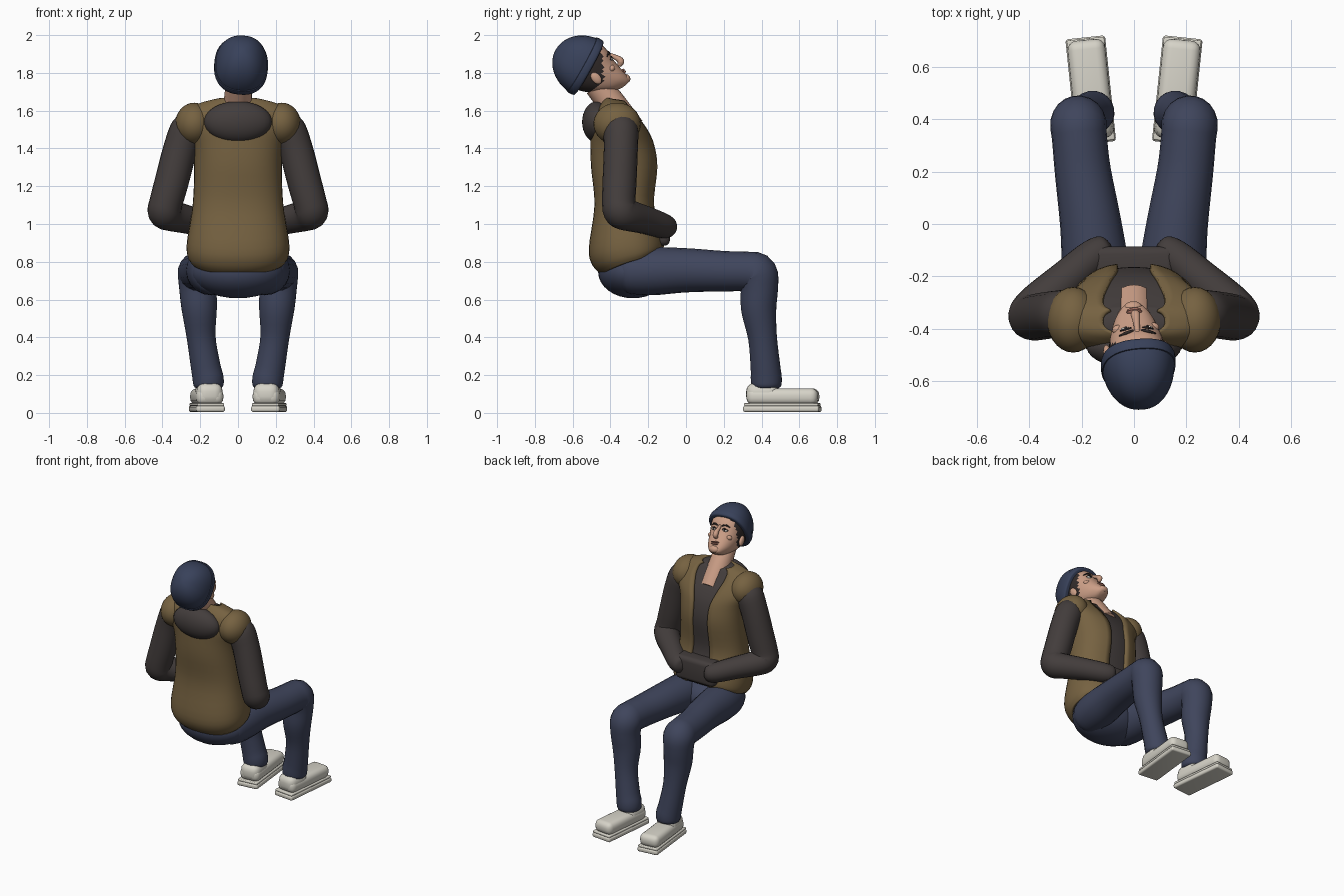
import bpy, bmesh, math
from mathutils import Matrix, Vector

cube = bpy.data.objects.get("Cube")
if cube:
    bpy.data.objects.remove(cube, do_unlink=True)


def material(name, red, green, blue):
    """Flat colour given as sRGB bytes, stored as linear values."""
    linear = [((c / 255 + 0.055) / 1.055) ** 2.4 for c in (red, green, blue)] + [1.0]
    mat = bpy.data.materials.new(name)
    mat.use_nodes = True
    mat.diffuse_color = linear
    shader = next(n for n in mat.node_tree.nodes if n.type == 'BSDF_PRINCIPLED')
    shader.inputs["Base Color"].default_value = linear
    shader.inputs["Roughness"].default_value = 0.8
    return mat


DENIM = material("navy denim", 63, 69, 92)
KNIT = material("navy knit", 56, 65, 90)
VEST = material("olive brown vest", 118, 98, 65)
JACKET = material("charcoal jersey", 67, 61, 60)
SHOE = material("off white shoe", 214, 211, 200)
SKIN = material("skin", 203, 158, 134)
HAIR = material("dark hair", 50, 43, 42)
LIP = material("lip", 165, 112, 98)
EYE = material("eye white", 225, 220, 212)


def finish(name, bm, mat, matrix=None, angle=40):
    """Turn a bmesh into a smooth-shaded object."""
    bmesh.ops.recalc_face_normals(bm, faces=bm.faces)
    if matrix:
        bm.transform(matrix)
    mesh = bpy.data.meshes.new(name)
    bm.to_mesh(mesh)
    bm.free()
    mesh.materials.append(mat)
    mesh.shade_smooth()
    mesh.set_sharp_from_angle(angle=math.radians(angle))
    obj = bpy.data.objects.new(name, mesh)
    bpy.context.collection.objects.link(obj)
    return obj


def spline(points, steps):
    """Catmull-Rom interpolation of tuples of any length."""
    pts = [Vector(p) for p in points]
    out = []
    for i in range(len(pts) - 1):
        a, b, c, d = pts[max(i - 1, 0)], pts[i], pts[i + 1], pts[min(i + 2, len(pts) - 1)]
        for k in range(steps):
            t = k / steps
            out.append(0.5 * (2 * b + (c - a) * t + (2 * a - 5 * b + 4 * c - d) * t * t
                              + (3 * b - a - 3 * c + d) * t ** 3))
    return out + [pts[-1]]


def skin_rings(rings, closed=True):
    """Bridge rings of points; closed rings also get end caps."""
    bm = bmesh.new()
    rows = [[bm.verts.new(p) for p in ring] for ring in rings]
    count = len(rows[0])
    for low, high in zip(rows, rows[1:]):
        for i in range(count if closed else count - 1):
            j = (i + 1) % count
            bm.faces.new((low[i], low[j], high[j], high[i]))
    if closed:
        bm.faces.new(rows[0])
        bm.faces.new(rows[-1])
    return bm


def tube(name, points, mat, matrix=None, sides=20, steps=4):
    """Round limb through (x, y, z, radius) points."""
    path = spline(points, steps)
    centres = [p.to_3d() for p in path]
    rings, side = [], Vector((0.3, 0.5, 0.8))
    for i, c in enumerate(centres):
        tangent = (centres[min(i + 1, len(path) - 1)] - centres[max(i - 1, 0)]).normalized()
        side = (side - tangent * side.dot(tangent)).normalized()
        other = tangent.cross(side)
        turns = [2 * math.pi * k / sides for k in range(sides)]
        rings.append([c + path[i][3] * (side * math.cos(a) + other * math.sin(a)) for a in turns])
    return finish(name, skin_rings(rings), mat, matrix, 60)


def oval(z_back, z_front, half, back, front, gap=0.0, sides=40):
    """Soft oval ring; a gap leaves it open at the front."""
    def soft(v):
        return math.copysign(abs(v) ** 0.85, v)
    ring = []
    for k in range(sides):
        a = gap + (2 * math.pi - 2 * gap) * k / (sides - 1 if gap else sides)
        c = math.cos(a)
        ring.append((half * soft(math.sin(a)), (front + back) / 2 + (front - back) / 2 * soft(c),
                     z_back + (z_front - z_back) * (c + 1) / 2))
    return ring


def ellipsoid(name, centre, radii, mat, matrix=None):
    bm = bmesh.new()
    bmesh.ops.create_uvsphere(bm, u_segments=28, v_segments=16, radius=1)
    bm.transform(Matrix.Translation(centre) @ Matrix.Diagonal((*radii, 1)))
    return finish(name, bm, mat, matrix)


def rounded_box(name, centre, size, bevel, mat, matrix=None):
    bm = bmesh.new()
    bmesh.ops.create_cube(bm, size=1)
    bm.transform(Matrix.Translation(centre) @ Matrix.Diagonal((*size, 1)))
    bmesh.ops.bevel(bm, geom=bm.edges[:], offset=bevel, segments=4, profile=0.5, affect='EDGES')
    return finish(name, bm, mat, matrix, 50)


# Torso: z at back, z at front, half width, y back, y front, front gap angle
TORSO = [
    (.735, .87, .25, -.45, -.12, .27), (.78, .89, .268, -.495, -.11, .27),
    (.87, .95, .27, -.515, -.12, .26), (1.1, 1.1, .24, -.485, -.165, .24),
    (1.3, 1.3, .232, -.503, -.148, .22), (1.42, 1.42, .243, -.505, -.165, .22),
    (1.52, 1.5, .28, -.5, -.2, .26), (1.6, 1.57, .285, -.475, -.25, .34),
    (1.645, 1.62, .22, -.445, -.29, .5), (1.67, 1.65, .12, -.425, -.31, .8)]
rows = spline(TORSO, 4)
vest = finish("vest", skin_rings([oval(*r) for r in rows], closed=False), VEST, angle=60)
shell = vest.modifiers.new("thickness", 'SOLIDIFY')
shell.thickness = 0.022
shell.offset = -1
finish("shirt", skin_rings([oval(zb, zf - .005, w - .018, b + .018, f - .016)
                            for zb, zf, w, b, f, g in rows[:-2]]), JACKET, angle=60)
ellipsoid("hood", (0, -.47, 1.54), (.18, .08, .11), JACKET)
rounded_box("front_pocket", (0, -.145, .97), (.31, .12, .17), .03, JACKET)
ellipsoid("pelvis", (0, -.28, .745), (.25, .185, .138), DENIM)

# Limbs and shoes, mirrored
for side, label in ((1, "left"), (-1, "right")):
    flip = Matrix.Diagonal((side, 1, 1, 1))
    ellipsoid(label + "_vest_shoulder", (.232, -.365, 1.53), (.1, .125, .112), VEST, flip)
    tube(label + "_sleeve", [
        (.23, -.345, 1.57, .05), (.262, -.345, 1.51, .09), (.305, -.345, 1.4, .09),
        (.352, -.352, 1.22, .09), (.382, -.356, 1.11, .088), (.388, -.345, 1.065, .09),
        (.355, -.3, 1.045, .083), (.255, -.21, 1.02, .074), (.15, -.12, .99, .066),
        (.1, -.095, .985, .05), (.085, -.088, .985, .015)], JACKET, flip)
    tube(label + "_trouser_leg", [
        (.125, -.36, .74, .07), (.13, -.31, .745, .115), (.145, -.18, .75, .127),
        (.165, 0, .755, .117), (.195, .2, .75, .107), (.208, .33, .748, .105),
        (.212, .378, .735, .108), (.212, .388, .66, .1), (.205, .385, .55, .094),
        (.195, .405, .4, .077), (.172, .42, .25, .079), (.158, .425, .18, .083),
        (.157, .425, .14, .077), (.157, .425, .125, .05)], DENIM, flip)
    foot = flip @ Matrix.Translation((.165, .51, 0)) @ Matrix.Rotation(math.radians(-6), 4, 'Z')
    rounded_box(label + "_sole", (0, 0, .0215), (.152, .405, .033), .012, SHOE, foot)
    rounded_box(label + "_welt", (0, 0, .044), (.144, .395, .016), .006, SHOE, foot)
    rounded_box(label + "_shoe_upper", (0, .003, .086), (.144, .38, .088), .036, SHOE, foot)
    rounded_box(label + "_shoe_heel", (0, -.105, .1), (.138, .17, .118), .045, SHOE, foot)

# Head, tilted back: local +y is the face direction, +z the crown
HEAD = (Matrix.Translation((.012, -.49, 1.82)) @ Matrix.Rotation(math.radians(40), 4, 'X')
        @ Matrix.Rotation(math.radians(6), 4, 'Y'))
SKULL = [(-.172, .03, .05, .1), (-.16, .048, .015, .112), (-.125, .075, -.04, .114),
         (-.075, .095, -.1, .113), (-.02, .108, -.14, .113), (.04, .115, -.155, .12),
         (.1, .11, -.15, .11)]
bm = skin_rings([oval(z, z, w, b, f) for z, w, b, f in spline(SKULL, 4)])
for face in bm.faces:
    c = face.calc_center_median()
    face.material_index = int(c.z > -.08 and c.y < .055 + c.z * .7)
head = finish("head", bm, SKIN, HEAD, 60)
head.data.materials.append(HAIR)
tube("neck", [(.005, -.47, 1.735, .07), (0, -.41, 1.66, .074), (0, -.345, 1.57, .077),
              (0, -.29, 1.5, .075)], SKIN)
tube("nose", [(0, .108, .015, .01), (0, .124, -.015, .012), (0, .138, -.05, .017),
              (0, .134, -.066, .018), (0, .115, -.075, .01)], SKIN, HEAD, sides=12)
ellipsoid("upper_lip", (0, .115, -.105), (.03, .01, .006), LIP, HEAD)
ellipsoid("lower_lip", (0, .114, -.117), (.026, .011, .007), LIP, HEAD)
ellipsoid("chin", (0, .1, -.15), (.034, .022, .024), SKIN, HEAD)
for side, label in ((1, "left"), (-1, "right")):
    face = HEAD @ Matrix.Diagonal((side, 1, 1, 1))
    ellipsoid(label + "_ear", (.112, -.02, -.035), (.014, .024, .036), SKIN, face)
    ellipsoid(label + "_eye", (.042, .106, -.016), (.019, .009, .008), EYE, face)
    ellipsoid(label + "_iris", (.042, .111, -.016), (.007, .006, .007), HAIR, face)
    tube(label + "_upper_lid", [(.022, .113, -.014, .003), (.042, .115, -.006, .004),
                                (.063, .102, -.014, .003)], HAIR, face, sides=8)
    tube(label + "_eyebrow", [(.016, .118, .008, .004), (.042, .117, .018, .006),
                              (.07, .099, .012, .003)], HAIR, face, sides=8)
    ellipsoid(label + "_cheekbone", (.066, .075, -.052), (.024, .02, .018), SKIN, face)

# Knitted cap with a rolled band
CAP = HEAD @ Matrix.Translation((0, -.02, .03)) @ Matrix.Rotation(math.radians(21), 4, 'X')
dome = [(.19 * math.sin(t), math.cos(t)) for t in (math.pi / 2 * k / 14 for k in range(14))]
dome.append((.19, .03))
finish("cap", skin_rings([oval(z, z, .139 * s, -.161 * s, .161 * s) for z, s in dome]), KNIT, CAP)
band = [(-.012, .95), (-.01, 1), (0, 1.025), (.022, 1.025), (.032, 1.01), (.034, .96)]
finish("cap_band", skin_rings([oval(z, z, .139 * s, -.161 * s, .161 * s) for z, s in band]),
       KNIT, CAP, 60)
